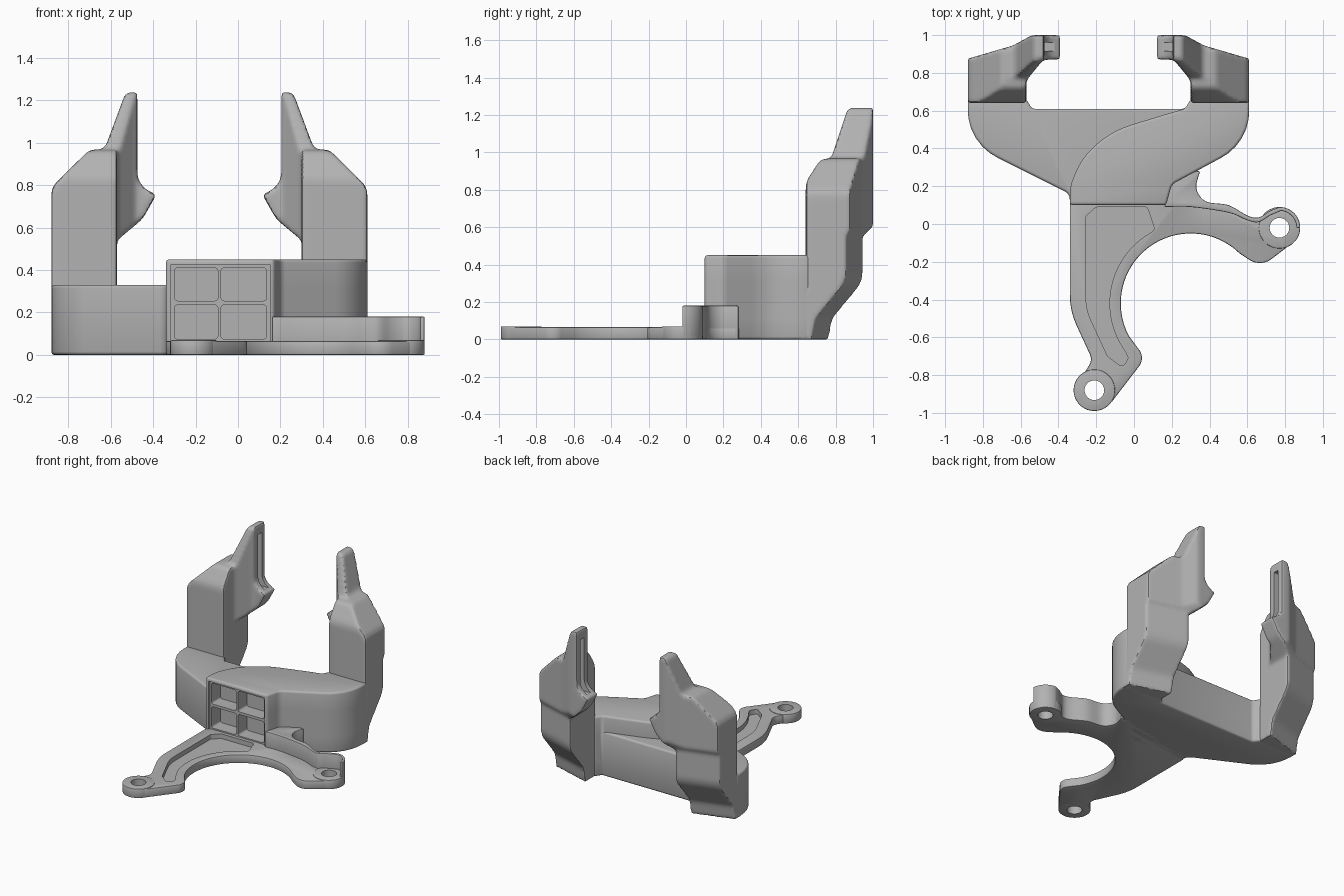
import bpy, bmesh, math
from mathutils import Vector

if "Cube" in bpy.data.objects:
    bpy.data.objects.remove(bpy.data.objects["Cube"], do_unlink=True)

grey = bpy.data.materials.new("plain grey")
grey.use_nodes = True
tone = (0.45, 0.45, 0.45, 1)
grey.diffuse_color = tone
grey.node_tree.nodes["Principled BSDF"].inputs["Base Color"].default_value = tone

AXES = {"x": lambda u, v, w: (w, u, v),
        "y": lambda u, v, w: (u, w, v),
        "z": lambda u, v, w: (u, v, w)}


def arc(cx, cy, r, start, end, steps=16):
    angles = [math.radians(start + (end - start) * i / steps) for i in range(steps + 1)]
    return [(cx + r * math.cos(a), cy + r * math.sin(a)) for a in angles]


def spline(points, steps=5):
    """Smooth open run through the points."""
    p = [Vector(q) for q in points]
    p = [p[0] * 2 - p[1]] + p + [p[-1] * 2 - p[-2]]
    out = []
    for a, b, c, d in zip(p, p[1:], p[2:], p[3:]):
        for i in range(steps):
            t = i / steps
            q = (b * 2 + (c - a) * t + (a * 2 - b * 5 + c * 4 - d) * t**2
                 + (b * 3 - a - c * 3 + d) * t**3) / 2
            out.append(tuple(q))
    return out + [tuple(points[-1])]


def rounded(points, steps=6):
    """Closed outline; a third value on a corner is its fillet radius."""
    out = []
    for i, corner in enumerate(points):
        if len(corner) == 2:
            out.append(corner)
            continue
        c = Vector(corner[:2])
        a = Vector(points[i - 1][:2]) - c
        b = Vector(points[(i + 1) % len(points)][:2]) - c
        half = a.angle(b) / 2
        reach = corner[2] / math.tan(half)
        a.normalize()
        b.normalize()
        centre = c + (a + b).normalized() * corner[2] / math.sin(half)
        va, vb = c + a * reach - centre, c + b * reach - centre
        for k in range(steps + 1):
            q = centre + va.lerp(vb, k / steps).normalized() * corner[2]
            out.append(tuple(q))
    return out


def prism(name, outline, low, high, axis="z"):
    bm = bmesh.new()
    place = AXES[axis]
    face = bm.faces.new([bm.verts.new(place(u, v, low)) for u, v in outline])
    grown = bmesh.ops.extrude_face_region(bm, geom=[face])["geom"]
    shift = Vector(place(0, 0, high - low))
    bmesh.ops.translate(bm, vec=shift, verts=[g for g in grown if isinstance(g, bmesh.types.BMVert)])
    bmesh.ops.recalc_face_normals(bm, faces=bm.faces)
    return make(name, bm)


def make(name, bm):
    mesh = bpy.data.meshes.new(name)
    bm.to_mesh(mesh)
    bm.free()
    mesh.materials.append(grey)
    obj = bpy.data.objects.new(name, mesh)
    bpy.context.collection.objects.link(obj)
    return obj


def box(name, x0, x1, y0, y1, z0, z1):
    return prism(name, [(x0, y0), (x1, y0), (x1, y1), (x0, y1)], z0, z1)


def bake(obj):
    bpy.context.view_layer.update()
    done = obj.evaluated_get(bpy.context.evaluated_depsgraph_get())
    obj.data = bpy.data.meshes.new_from_object(done)
    obj.modifiers.clear()


def combine(obj, tool, how="DIFFERENCE"):
    mod = obj.modifiers.new("combine", "BOOLEAN")
    mod.operation, mod.solver, mod.object = how, "EXACT", tool
    bake(obj)
    bpy.data.objects.remove(tool, do_unlink=True)


def bevel(obj, width, segments=3):
    mod = obj.modifiers.new("soft edges", "BEVEL")
    mod.width, mod.segments, mod.use_clamp_overlap = width, segments, False
    mod.limit_method, mod.angle_limit = "ANGLE", math.radians(35)
    bake(obj)
    return obj


def shade(obj):
    bpy.ops.object.select_all(action="DESELECT")
    obj.select_set(True)
    bpy.context.view_layer.objects.active = obj
    bpy.ops.object.shade_smooth_by_angle(angle=math.radians(35))


# Body: low deck on the right, higher deck on the left
left_side = [(0.3, 0.66), (0.61, 0.66), (0.61, 0.43, 0.28), (0.2, 0.21, 0.06), (0.17, 0.1)]
body = prism("body", rounded([(-0.34, 0.1), (-0.34, 0.16, 0.05), (-0.88, 0.43, 0.28), (-0.88, 0.66),
                              (-0.57, 0.66), (-0.54, 0.61), (0.27, 0.61)] + left_side), 0, 0.33)
step = spline([(-0.34, 0.1), (-0.33, 0.22), (-0.25, 0.37), (-0.1, 0.49), (0.1, 0.56), (0.27, 0.61)])
high_deck = prism("high_deck", step + rounded(left_side), 0.1, 0.45)
combine(bevel(body, 0.015), bevel(high_deck, 0.015), "UNION")

# Framed front with four deep pockets
combine(body, box("frame_recess", -0.315, 0.15, 0, 0.115, 0.062, 0.425))
for x0, x1 in ((-0.3, -0.095), (-0.08, 0.135)):
    for z0, z1 in ((0.075, 0.235), (0.255, 0.41)):
        pocket = rounded([(x0, z0, 0.015), (x1, z0, 0.015), (x1, z1, 0.015), (x0, z1, 0.015)])
        combine(body, prism("pocket", pocket, 0, 0.22, "y"))
shade(body)

# Flat mounting plate with two legs and a recessed panel
lugs = ((-0.21, -0.88), (0.77, -0.02))
edge = spline([(0.35, 0.28), (0.33, 0.19), (0.38, 0.12), (0.5, 0.1), (0.6, 0.045), (0.66, 0.035),
               (0.72, 0.07), (0.77, 0.09)])
outline = [(-0.34, 0.12), (-0.34, -0.46, 0.4), (-0.22, -0.72, 0.06), (-0.27, -0.8), (-0.21, -0.9),
           (-0.12, -0.945), (0.06, -0.71, 0.07)]
outline += arc(0.3, -0.42, 0.37, 208, 46, 32)
outline += [(0.67, -0.23, 0.1), (0.82, -0.115), (0.83, -0.02)] + edge[::-1] + [(0.2, 0.3)]
plate = bevel(prism("mounting_plate", rounded(outline), 0, 0.065), 0.008, 2)
recess = [(-0.255, 0.04, 0.02), (-0.2, 0.09, 0.03), (0.07, 0.09, 0.02), (0.11, -0.03, 0.02)]
recess += arc(0.3, -0.42, 0.43, 120, 216, 20)
recess += [(-0.03, -0.71, 0.02), (-0.06, -0.76, 0.02), (-0.14, -0.7, 0.05), (-0.255, -0.45, 0.3)]
combine(plate, prism("recess", rounded(recess), 0.03, 0.1))

# Raised wall along the back of the side leg
wall = prism("leg_wall", [(0.17, 0.12), (0.2, 0.27)] + edge + arc(0.77, -0.02, 0.11, 85, 0)
             + arc(0.77, -0.02, 0.09, 0, 85)
             + spline([(0.72, 0.045), (0.66, 0.01), (0.6, 0.02), (0.5, 0.06), (0.3, 0.09), (0.16, 0.09)]),
             0.01, 0.18)
shade(bevel(wall, 0.006, 2))

# Lug rings and their bolt holes
for name, (cx, cy) in zip(("front_lug", "side_lug"), lugs):
    lug = bevel(prism(name, arc(cx, cy, 0.11, 0, 350, 35), 0, 0.07), 0.006, 2)
    for part in (lug, plate):
        combine(part, prism("bolt_hole", arc(cx, cy, 0.052, 0, 345, 23), -0.1, 0.3))
    shade(lug)
shade(plate)

# Gripping arm: where plan, front and side outlines meet
arm = prism("right_arm", rounded([(-0.88, 0.58), (-0.57, 0.58), (-0.57, 0.76, 0.05), (-0.48, 0.87, 0.03),
                                  (-0.39, 0.87), (-0.39, 1), (-0.54, 1, 0.06), (-0.64, 0.945, 0.1),
                                  (-0.88, 0.875)]), -0.1, 1.4)
front = rounded([(-0.88, 0), (-0.57, 0), (-0.57, 0.54), (-0.45, 0.64, 0.15), (-0.385, 0.755),
                 (-0.475, 0.8, 0.1), (-0.475, 1.237), (-0.53, 1.237, 0.03), (-0.63, 0.968, 0.04),
                 (-0.7, 0.968, 0.06), (-0.88, 0.79, 0.08)])
combine(arm, prism("front_shape", front, 0.4, 1.2, "y"), "INTERSECT")
side = rounded([(0.6, 0), (0.6, 0.26), (0.64, 0.26), (0.64, 0.84, 0.12), (0.72, 0.965, 0.05),
                (0.775, 0.965, 0.03), (0.865, 1.237, 0.03), (1.1, 1.237), (1.1, 0.82), (0.94, 0.55),
                (0.94, 0.31, 0.15), (0.775, 0.11, 0.1), (0.755, 0)])
profile = prism("side_shape", side, -1, -0.3, "x")
for v in profile.data.vertices:  # the back slants toward the outside
    if v.co.y > 0.74 and v.co.z < 0.9:
        v.co.y += 0.3 * (v.co.x + 0.6)
combine(arm, profile, "INTERSECT")

# Soft rounding of every arm edge
melt = arm.modifiers.new("even mesh", "REMESH")
melt.mode, melt.voxel_size = "VOXEL", 0.012
relax = arm.modifiers.new("round edges", "SMOOTH")
relax.factor, relax.iterations = 0.5, 5
bake(arm)

# Upright slot in the finger tip
combine(arm, box("slot", -0.515, -0.42, 0.915, 0.96, 0.77, 1.17))
shade(arm)

# Matching arm on the other side
bm = bmesh.new()
bm.from_mesh(arm.data)
for v in bm.verts:
    v.co.x = -0.27 - v.co.x
bmesh.ops.reverse_faces(bm, faces=bm.faces)
shade(make("left_arm", bm))
